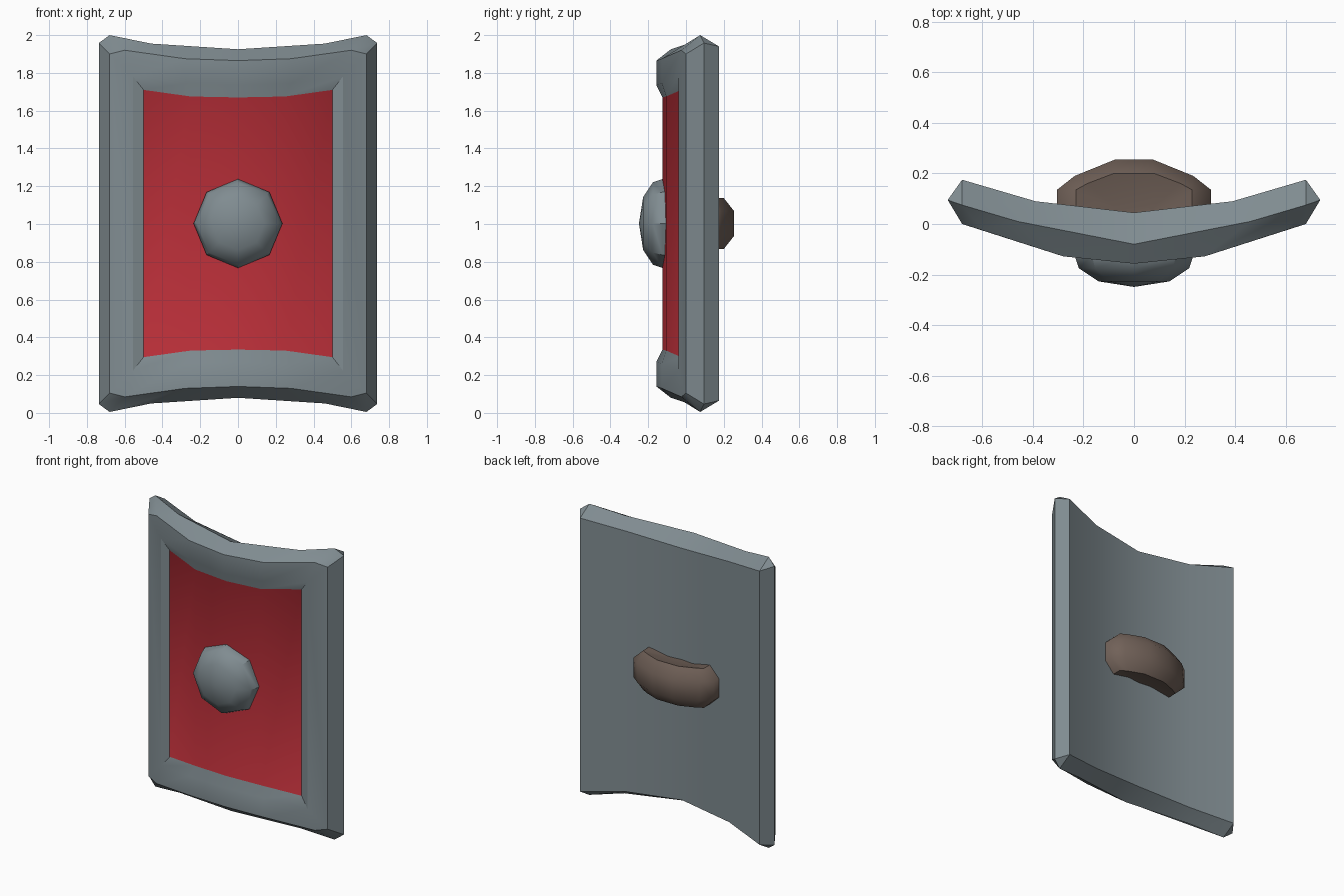
import bpy, bmesh, math

if "Cube" in bpy.data.objects:
    bpy.data.objects.remove(bpy.data.objects["Cube"])

ZC = 1.0025  # mid height, everything mirrors about it


def material(name, rgb):
    m = bpy.data.materials.new(name)
    m.diffuse_color = (*rgb, 1)
    m.use_nodes = True
    m.node_tree.nodes["Principled BSDF"].inputs["Base Color"].default_value = m.diffuse_color
    return m


GREY = material("steel grey", (0.216, 0.262, 0.283))
RED = material("red paint", (0.485, 0.028, 0.040))
BROWN = material("brown leather", (0.165, 0.120, 0.098))


def finish(bm, name, mats, angle):
    bmesh.ops.remove_doubles(bm, verts=bm.verts, dist=0.0005)
    bmesh.ops.recalc_face_normals(bm, faces=bm.faces)
    mesh = bpy.data.meshes.new(name)
    bm.to_mesh(mesh)
    bm.free()
    for m in mats:
        mesh.materials.append(m)
    ob = bpy.data.objects.new(name, mesh)
    bpy.context.collection.objects.link(ob)
    bpy.ops.object.select_all(action='DESELECT')
    ob.select_set(True)
    bpy.context.view_layer.objects.active = ob
    bpy.ops.object.shade_smooth_by_angle(angle=math.radians(angle))
    return ob


def new_face(bm, verts, index=0):
    f = bm.faces.new(verts)
    f.material_index = index


def bridge(bm, a, b):
    n = len(a)
    for i in range(n):
        j = (i + 1) % n
        new_face(bm, [a[i], a[j], b[j], b[i]])


# Shield: closed loops from back to recessed panel, each given by its
# right upper quarter: side corner, top corner, middle, centre (x, y, height)
quarters = [
    [(0.68, 0.175, 1.94), (0.68, 0.175, 1.94), (0.39, 0.09, 1.895), (0, 0.045, 1.865)],
    [(0.737, 0.095, 1.958), (0.68, 0.075, 2.0), (0.46, 0.01, 1.955), (0, -0.08, 1.925)],
    [(0.68, 0.0, 1.90), (0.60, -0.025, 1.92), (0.28, -0.128, 1.875), (0, -0.157, 1.865)],
    [(0.555, -0.04, 1.78), (0.555, -0.04, 1.78), (0.28, -0.128, 1.745), (0, -0.157, 1.735)],
    [(0.50, -0.025, 1.71), (0.50, -0.025, 1.71), (0.25, -0.105, 1.675), (0, -0.125, 1.67)],
]
bm = bmesh.new()
loops = []
for q in quarters:
    top = q + [(-x, y, z) for x, y, z in reversed(q[:3])]
    low = [(x, y, 2 * ZC - z) for x, y, z in reversed(top)]
    loops.append([bm.verts.new(p) for p in top + low])
for a, b in zip(loops, loops[1:]):
    bridge(bm, a, b)
for loop, index in ((loops[0], 0), (loops[-1], 1)):  # back and red panel
    for i in range(6):
        new_face(bm, [loop[i], loop[i + 1], loop[12 - i], loop[13 - i]], index)
finish(bm, "shield_body", [GREY, RED], 30)

# Boss: eight-sided flattened dome
bm = bmesh.new()
rings = []
for r, y in ((0.235, -0.06), (0.235, -0.125), (0.218, -0.175), (0.14, -0.227)):
    rings.append([bm.verts.new((r * math.cos(k * math.pi / 4), y,
                                ZC + r * math.sin(k * math.pi / 4))) for k in range(8)])
for a, b in zip(rings, rings[1:]):
    bridge(bm, a, b)
tip = bm.verts.new((0, -0.249, ZC))
for k in range(8):
    new_face(bm, [rings[-1][k], rings[-1][(k + 1) % 8], tip])
new_face(bm, rings[0])
finish(bm, "boss", [GREY], 40)

# Handle: chunky arched grip, dished slightly on its upper and lower sides
outer = [(0.305, 0.0), (0.305, 0.135), (0.235, 0.19), (0.075, 0.255)]
ridge = [(0.23, 0.0), (0.23, 0.135), (0.185, 0.16), (0.08, 0.20)]
dish = [(0.09, 0.0), (0.09, 0.05), (0.07, 0.06), (0.03, 0.07)]


def arch(bm, half, h):
    pts = half + [(-x, y) for x, y in reversed(half)]
    return [bm.verts.new((x, y, ZC + h)) for x, y in pts]


bm = bmesh.new()
rows = [arch(bm, c, h) for c, h in ((dish, 0.10), (ridge, 0.135), (outer, 0.065),
                                    (outer, -0.065), (ridge, -0.135), (dish, -0.10))]
for a, b in zip(rows, rows[1:]):
    bridge(bm, a, b)
new_face(bm, rows[0])
new_face(bm, rows[-1])
finish(bm, "handle", [BROWN], 48)
